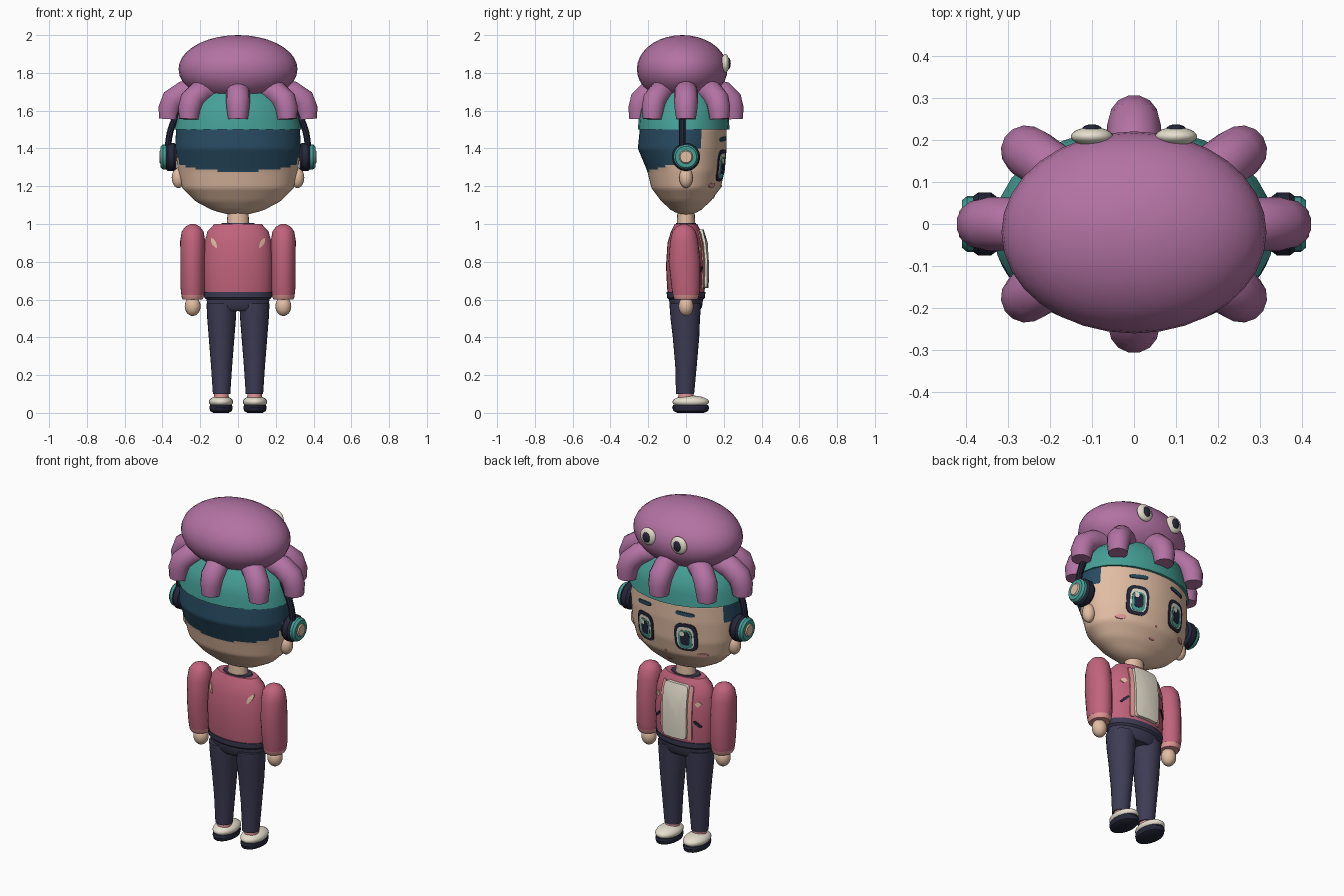
import bpy, bmesh
from math import sin, cos, pi, sqrt, copysign, radians
from mathutils import Vector

cube = bpy.data.objects.get("Cube")
if cube:
    bpy.data.objects.remove(cube)


def material(name, r, g, b):
    m = bpy.data.materials.new(name)
    m.use_nodes = True
    m.diffuse_color = (r, g, b, 1)
    m.node_tree.nodes["Principled BSDF"].inputs["Base Color"].default_value = (r, g, b, 1)
    return m


purple = material("orchid purple", .45, .17, .37)
teal = material("teal", .06, .35, .31)
navy = material("hair navy", .021, .07, .12)
skin = material("skin", .76, .51, .37)
rose = material("jacket rose", .53, .125, .2)
pink = material("light pink", .74, .31, .3)
indigo = material("trouser indigo", .048, .045, .09)
cream = material("cream", .82, .76, .64)
dark = material("near black", .018, .02, .042)


def finish(name, bm, *mats, angle=35):
    bmesh.ops.recalc_face_normals(bm, faces=bm.faces)
    mesh = bpy.data.meshes.new(name)
    bm.to_mesh(mesh)
    bm.free()
    for m in mats:
        mesh.materials.append(m)
    mesh.shade_smooth()
    mesh.set_sharp_from_angle(angle=radians(angle))
    ob = bpy.data.objects.new(name, mesh)
    bpy.context.collection.objects.link(ob)
    return ob


def skin_rings(bm, loops):
    """Bridge closed loops of points into a capped tube."""
    rows = [[bm.verts.new(p) for p in loop] for loop in loops]
    n = len(rows[0])
    for a, b in zip(rows, rows[1:]):
        for i in range(n):
            j = (i + 1) % n
            bm.faces.new((a[i], a[j], b[j], b[i]))
    bm.faces.new(rows[0])
    bm.faces.new(rows[-1])


def loft(name, rings, *mats, n=28, x=0, angle=35):
    """Stack ellipses given as (z, rx, ry, centre y)."""
    bm = bmesh.new()
    skin_rings(bm, [[(x + rx * cos(2 * pi * i / n), cy + ry * sin(2 * pi * i / n), z)
                     for i in range(n)] for z, rx, ry, cy in rings])
    return finish(name, bm, *mats, angle=angle)


def tube(name, points, radii, side, mat, n=14):
    """Sweep a circle along a path lying in the plane normal to side."""
    pts, side = [Vector(p) for p in points], Vector(side)
    loops = []
    for k, p in enumerate(pts):
        t = (pts[min(k + 1, len(pts) - 1)] - pts[max(k - 1, 0)]).normalized()
        up = t.cross(side)
        loops.append([p + radii[k] * (side * cos(2 * pi * i / n) + up * sin(2 * pi * i / n))
                      for i in range(n)])
    bm = bmesh.new()
    skin_rings(bm, loops)
    return finish(name, bm, mat)


def ball(name, centre, radii, mat, u=24, v=14):
    bm = bmesh.new()
    bmesh.ops.create_uvsphere(bm, u_segments=u, v_segments=v, radius=1)
    bmesh.ops.scale(bm, verts=bm.verts, vec=radii)
    bmesh.ops.translate(bm, verts=bm.verts, vec=centre)
    return finish(name, bm, mat)


def ring_at(rings, z):
    """Interpolate a ring list at height z."""
    for a, b in zip(rings, rings[1:]):
        if z <= b[0]:
            t = max(0, (z - a[0]) / (b[0] - a[0]))
            return [p + (q - p) * t for p, q in zip(a, b)]
    return rings[-1]


def plate(name, rings, x, z, w, h, mat, off, rot=0, power=2, face=1, n=24):
    """Thin rounded plate hugging the lofted surface on the +y or -y side."""
    def on_surface(px, pz, d):
        _, rx, ry, cy = ring_at(rings, pz)
        return (px, cy + face * (ry * sqrt(max(0, 1 - (px / rx) ** 2)) + d), pz)
    outline = []
    for i in range(n):
        c, s = cos(2 * pi * i / n), sin(2 * pi * i / n)
        u = w * copysign(abs(c) ** (2 / power), c)
        v = h * copysign(abs(s) ** (2 / power), s)
        outline.append((u * cos(rot) - v * sin(rot), u * sin(rot) + v * cos(rot)))
    bm = bmesh.new()
    loops = [[bm.verts.new(on_surface(x + u * k, z + v * k, d)) for u, v in outline]
             for k, d in ((1, -.004), (1, off), (.5, off))]
    for a, b in zip(loops, loops[1:]):
        for i in range(n):
            bm.faces.new((a[i], a[(i + 1) % n], b[(i + 1) % n], b[i]))
    bm.faces.new(loops[-1])
    finish(name, bm, mat)


# Head with hair painted on by position
head = [(1.05, .05, .03, 0), (1.07, .13, .075, 0), (1.12, .225, .13, 0), (1.19, .295, .183, 0),
        (1.28, .317, .205, 0), (1.4, .333, .235, -.02), (1.5, .328, .23, -.015), (1.55, .3, .21, -.015)]
rows = 40
skull = loft("head", [ring_at(head, 1.05 + .5 * i / rows) for i in range(rows + 1)],
             skin, navy, n=72, angle=50)
for f in skull.data.polygons:
    y, z = f.center.y, f.center.z
    edge = 1.4 if y > -.06 else 1.28 + max(0, .3 * (y + .2))
    f.material_index = int(y < .085 and z > edge)

# Cap and octopus hat
loft("cap", [(1.5, .336, .243, -.012), (1.57, .322, .237, -.012), (1.64, .295, .225, -.01),
             (1.72, .2, .15, -.01)], teal, n=24)
ball("octopus_body", (0, -.02, 1.82), (.315, .24, .18), purple, 32, 18)
for k in range(8):
    a = k * pi / 4
    path = [(.55, 1.71), (.8, 1.695), (.96, 1.655), (1.01, 1.61), (1.02, 1.555)]
    tube(f"octopus_tentacle_{k + 1}", [(.36 * r * cos(a), .245 * r * sin(a), z) for r, z in path],
         [.06, .063, .064, .06, .052], (-sin(a), cos(a), 0), purple)

# Neck, jacket body and trousers waist
loft("neck", [(.97, .06, .05, 0), (1.08, .055, .045, 0)], skin, n=20)
torso = [(.62, .175, .095, 0), (.66, .18, .1, 0), (.78, .185, .106, 0), (.9, .178, .098, 0),
         (.96, .162, .08, 0), (1, .125, .06, 0)]
loft("jacket_body", torso, rose)
loft("jacket_collar", [(.985, .1, .056, 0), (1.006, .085, .052, 0)], indigo)
loft("waist", [(.54, .13, .07, 0), (.56, .163, .085, 0), (.6, .166, .09, 0),
               (.61, .178, .1, 0), (.64, .183, .103, 0)], indigo)
plate("shirt_front", torso, 0, .815, .078, .155, cream, .019, power=9, n=40)

# Face centre
plate("nose", head, 0, 1.2, .006, .006, pink, .005)
plate("mouth", head, 0, 1.14, .018, .006, pink, .005)

for s, side in ((1, "left"), (-1, "right")):
    # Face details
    for part, dx, z, w, h, mat, off in (
            ("eye_outline", 0, 1.31, .062, .084, dark, .004),
            ("eye_white", 0, 1.308, .046, .066, cream, .006),
            ("eye_iris", 0, 1.3, .037, .055, teal, .008),
            ("eye_pupil", 0, 1.305, .025, .04, dark, .0095),
            ("eye_glint", .014, 1.335, .012, .014, cream, .011)):
        plate(f"{side}_{part}", head, s * .13 + dx, z, w, h, mat, off, power=3.5)
    plate(f"{side}_eyebrow", head, s * .13, 1.45, .05, .011, navy, .006, rot=-s * .1, power=4)
    plate(f"{side}_blush", head, s * .205, 1.205, .026, .012, pink, .005)
    ball(f"{side}_ear", (s * .315, 0, 1.245), (.036, .036, .055), skin, 16, 10)

    # Headphone cup
    for part, x, r, t, mat in (("cushion", .355, .075, .03, dark), ("shell", .385, .066, .024, teal),
                               ("badge", .404, .036, .012, skin)):
        pts = [(s * (x + d * t), 0, 1.355) for d in (-1, -.5, .5, 1)]
        tube(f"{side}_headphone_{part}", pts, [r * .85, r, r, r * .85], (0, 1, 0), mat, n=24)

    # Octopus eye
    ball(f"{side}_octopus_eye", (s * .1, .208, 1.85), (.05, .022, .05), cream)
    ball(f"{side}_octopus_pupil", (s * .1, .225, 1.85), (.024, .012, .03), dark, 16, 10)

    # Sleeve, cuff and hand
    loft(f"{side}_sleeve", [(.625, .06, .07, 0), (.66, .064, .076, 0), (.8, .065, .084, -.008),
                            (.91, .066, .074, -.01), (.96, .058, .062, -.01), (.985, .04, .042, -.01),
                            (1, .012, .012, -.01)], rose, x=s * .24, n=24)
    loft(f"{side}_cuff", [(.6, .052, .06, 0), (.612, .058, .067, 0), (.635, .061, .071, 0)],
         pink, x=s * .24, n=24)
    ball(f"{side}_hand", (s * .24, 0, .565), (.042, .04, .052), skin, 16, 12)

    # Jacket trims and patches
    plate(f"{side}_jacket_trim", torso, s * .088, .81, .013, .155, pink, .006, power=6)
    plate(f"{side}_pocket_slash", torso, s * .128, .755, .026, .007, dark, .005, rot=-s * .8, power=4)
    plate(f"{side}_chest_patch", torso, s * .13, .87, .016, .016, skin, .005, power=1.2)
    plate(f"{side}_back_patch", torso, s * .128, .9, .011, .03, skin, .005, rot=-s * .5,
          power=1.6, face=-1)

    # Leg, sock and shoe
    loft(f"{side}_leg", [(.1, .046, .048, -.005), (.25, .056, .057, 0), (.4, .068, .07, 0),
                         (.5, .076, .078, -.004), (.58, .08, .084, -.004)],
         indigo, x=s * .087, n=24)
    loft(f"{side}_sock", [(.06, .04, .042, 0), (.115, .038, .04, 0)], pink, x=s * .088, n=20)
    loft(f"{side}_shoe_sole", [(0, .04, .07, .025), (.01, .058, .092, .025), (.03, .062, .098, .025),
                               (.042, .058, .092, .025)], dark, x=s * .09)
    ball(f"{side}_shoe", (s * .09, .025, .058), (.064, .097, .034), cream)

# Headphone band over the head
arc = [pi * k / 24 for k in range(25)]
tube("headphone_band", [(.37 * copysign(abs(cos(a)) ** .75, cos(a)), -.02, 1.4 + .32 * sin(a))
                        for a in arc], [.018] * 25, (0, 1, 0), dark, n=10)
